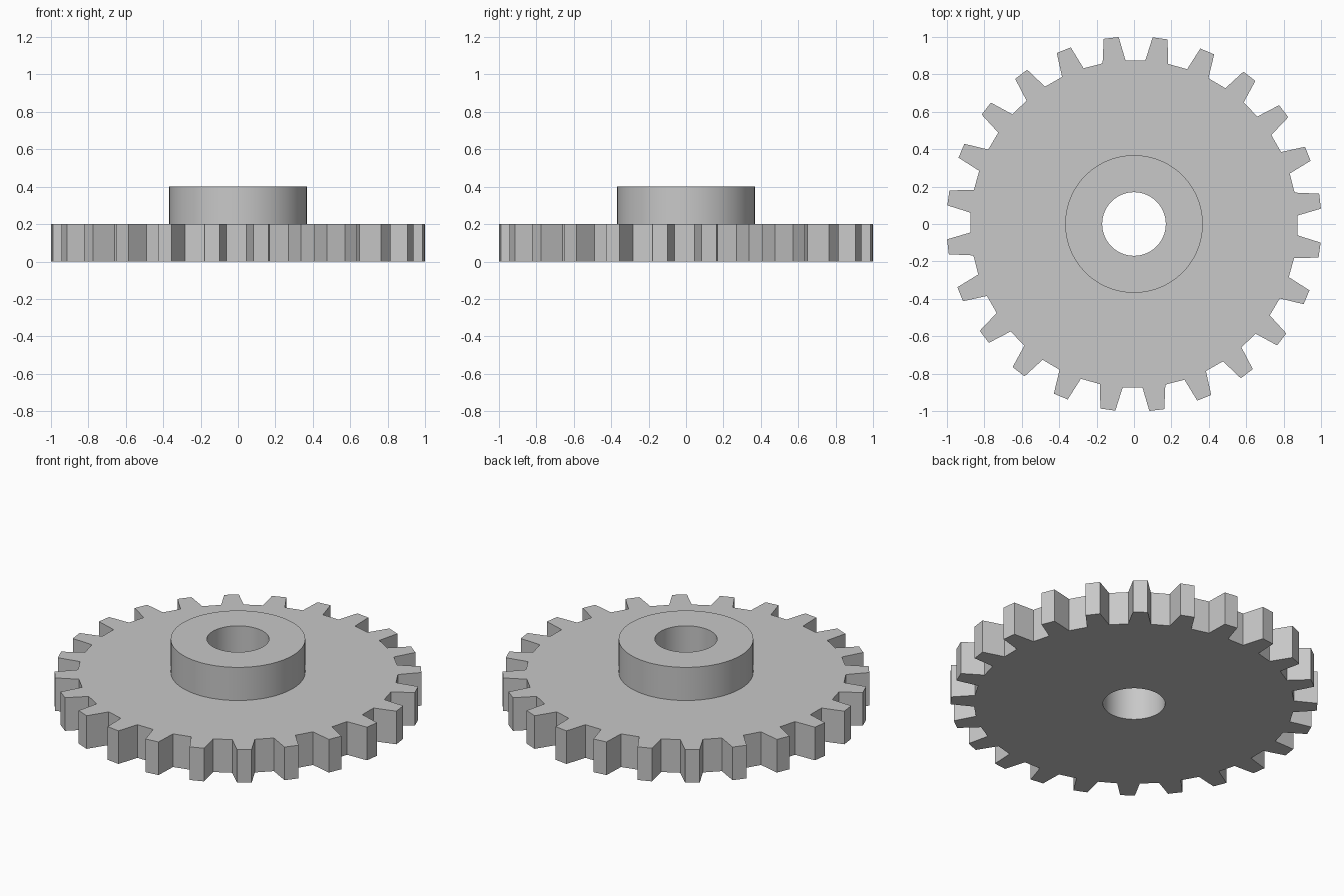
import bpy, bmesh
from math import sin, cos, radians

TEETH = 24
PITCH = 360 / TEETH
PHASE = 7            # angle of the first tooth's centre line
ROOT_R, TIP_R = 0.875, 1.003
ROOT_HALF, TIP_HALF = 4.05, 2.3   # half widths of a tooth in degrees
HUB_R, BORE_R = 0.368, 0.17
DISC_TOP, HUB_TOP = 0.2, 0.4

cube = bpy.data.objects.get("Cube")
if cube:
    bpy.data.objects.remove(cube, do_unlink=True)

steel = bpy.data.materials.new("light_grey_metal")
steel.use_nodes = True
grey = (0.58, 0.58, 0.58, 1)
steel.diffuse_color = grey
steel.node_tree.nodes["Principled BSDF"].inputs["Base Color"].default_value = grey


def polar(radius, degrees):
    return radius * cos(radians(degrees)), radius * sin(radians(degrees))


def circle(radius):
    """Circle with four points per tooth, matching the toothed outline."""
    step = PITCH / 4
    return [polar(radius, PHASE + (i - 1.5) * step) for i in range(TEETH * 4)]


def toothed_outline():
    tooth = ((ROOT_R, -ROOT_HALF), (TIP_R, -TIP_HALF), (TIP_R, TIP_HALF), (ROOT_R, ROOT_HALF))
    return [polar(r, PHASE + k * PITCH + a) for k in range(TEETH) for r, a in tooth]


# Closed skin: toothed rim, disc top, hub, bore, and flat underside
teeth, hub, bore = toothed_outline(), circle(HUB_R), circle(BORE_R)
sections = [(teeth, 0), (teeth, DISC_TOP), (hub, DISC_TOP),
            (hub, HUB_TOP), (bore, HUB_TOP), (bore, 0)]

bm = bmesh.new()
rings = [[bm.verts.new((x, y, z)) for x, y in outline] for outline, z in sections]
for lower, upper in zip(rings, rings[1:] + rings[:1]):
    for i in range(len(lower)):
        j = (i + 1) % len(lower)
        bm.faces.new((lower[i], lower[j], upper[j], upper[i]))
bmesh.ops.recalc_face_normals(bm, faces=bm.faces)

mesh = bpy.data.meshes.new("spur_gear")
bm.to_mesh(mesh)
bm.free()
mesh.materials.append(steel)
gear = bpy.data.objects.new("spur_gear", mesh)
bpy.context.collection.objects.link(gear)

# Round the hub and bore while the teeth stay crisp
bpy.ops.object.select_all(action="DESELECT")
gear.select_set(True)
bpy.context.view_layer.objects.active = gear
bpy.ops.object.shade_smooth_by_angle(angle=radians(30))
